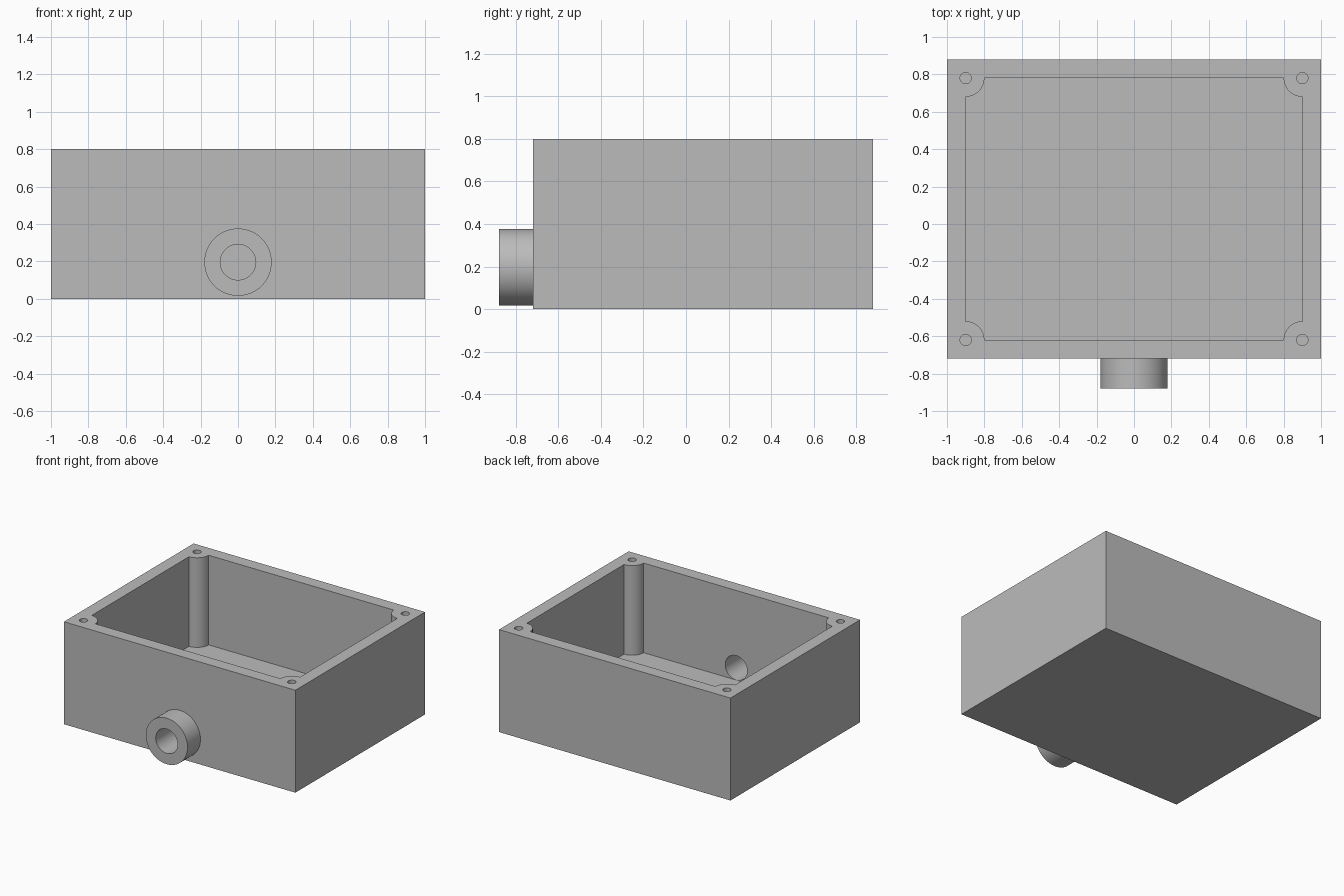
import bpy, bmesh, math
from mathutils import Matrix, Vector

cube = bpy.data.objects.get("Cube")
if cube:
    bpy.data.objects.remove(cube, do_unlink=True)

grey = bpy.data.materials.new("plain grey")
grey.use_nodes = True
colour = (0.5, 0.5, 0.5, 1)
grey.diffuse_color = colour
grey.node_tree.nodes["Principled BSDF"].inputs["Base Color"].default_value = colour

CENTRE_Y, HEIGHT, FLOOR = 0.08, 0.8, 0.1
INNER_X, INNER_Y, POST_R = 0.9, 0.7, 0.1
SPOUT_Z = 0.196


def finish(name, bm):
    bmesh.ops.recalc_face_normals(bm, faces=bm.faces)
    mesh = bpy.data.meshes.new(name)
    bm.to_mesh(mesh)
    bm.free()
    mesh.materials.append(grey)
    obj = bpy.data.objects.new(name, mesh)
    bpy.context.collection.objects.link(obj)
    return obj


def prism(name, outline, z0, z1):
    bm = bmesh.new()
    face = bm.faces.new([bm.verts.new((x, y, z0)) for x, y in outline])
    top = bmesh.ops.extrude_face_region(bm, geom=[face])["geom"]
    verts = [v for v in top if isinstance(v, bmesh.types.BMVert)]
    bmesh.ops.translate(bm, verts=verts, vec=(0, 0, z1 - z0))
    return finish(name, bm)


def cylinder(name, start, end, radius, segments):
    start, end = Vector(start), Vector(end)
    axis = end - start
    place = Matrix.Translation((start + end) / 2) @ axis.to_track_quat("Z", "Y").to_matrix().to_4x4()
    bm = bmesh.new()
    bmesh.ops.create_cone(bm, cap_ends=True, segments=segments, radius1=radius,
                          radius2=radius, depth=axis.length, matrix=place)
    return finish(name, bm)


def combine(target, tool, operation):
    mod = target.modifiers.new(operation.lower(), "BOOLEAN")
    mod.operation, mod.solver, mod.object = operation, "EXACT", tool
    with bpy.context.temp_override(object=target, active_object=target):
        bpy.ops.object.modifier_apply(modifier=mod.name)
    bpy.data.objects.remove(tool, do_unlink=True)


# Solid block with the round spout on its front wall
low, high = CENTRE_Y - 0.8, CENTRE_Y + 0.8
box = prism("enclosure_box", [(-1, low), (1, low), (1, high), (-1, high)], 0, HEIGHT)
combine(box, cylinder("spout", (0, -0.88, SPOUT_Z), (0, low + 0.05, SPOUT_Z), 0.18, 64), "UNION")

# Cavity outline: a rectangle whose corners curve inward around the screw posts
corners = [(1, 1), (-1, 1), (-1, -1), (1, -1)]
outline = []
STEPS = 16
for i, (sx, sy) in enumerate(corners):
    for k in range(STEPS + 1):
        a = math.radians(-90 + 90 * i) - math.radians(90) * k / STEPS
        outline.append((sx * INNER_X + POST_R * math.cos(a),
                        CENTRE_Y + sy * INNER_Y + POST_R * math.sin(a)))
combine(box, prism("cavity", outline, FLOOR, HEIGHT + 0.1), "DIFFERENCE")

# Passage through the spout and front wall
combine(box, cylinder("passage", (0, -1, SPOUT_Z), (0, -0.5, SPOUT_Z), 0.095, 48), "DIFFERENCE")

# Blind screw holes down the corner posts
for sx, sy in corners:
    x, y = sx * INNER_X, CENTRE_Y + sy * INNER_Y
    combine(box, cylinder("screw_hole", (x, y, 0.2), (x, y, HEIGHT + 0.1), 0.03, 32), "DIFFERENCE")

# Smooth round walls, crisp edges
bpy.ops.object.select_all(action="DESELECT")
box.select_set(True)
bpy.context.view_layer.objects.active = box
bpy.ops.object.shade_smooth_by_angle(angle=math.radians(30))
